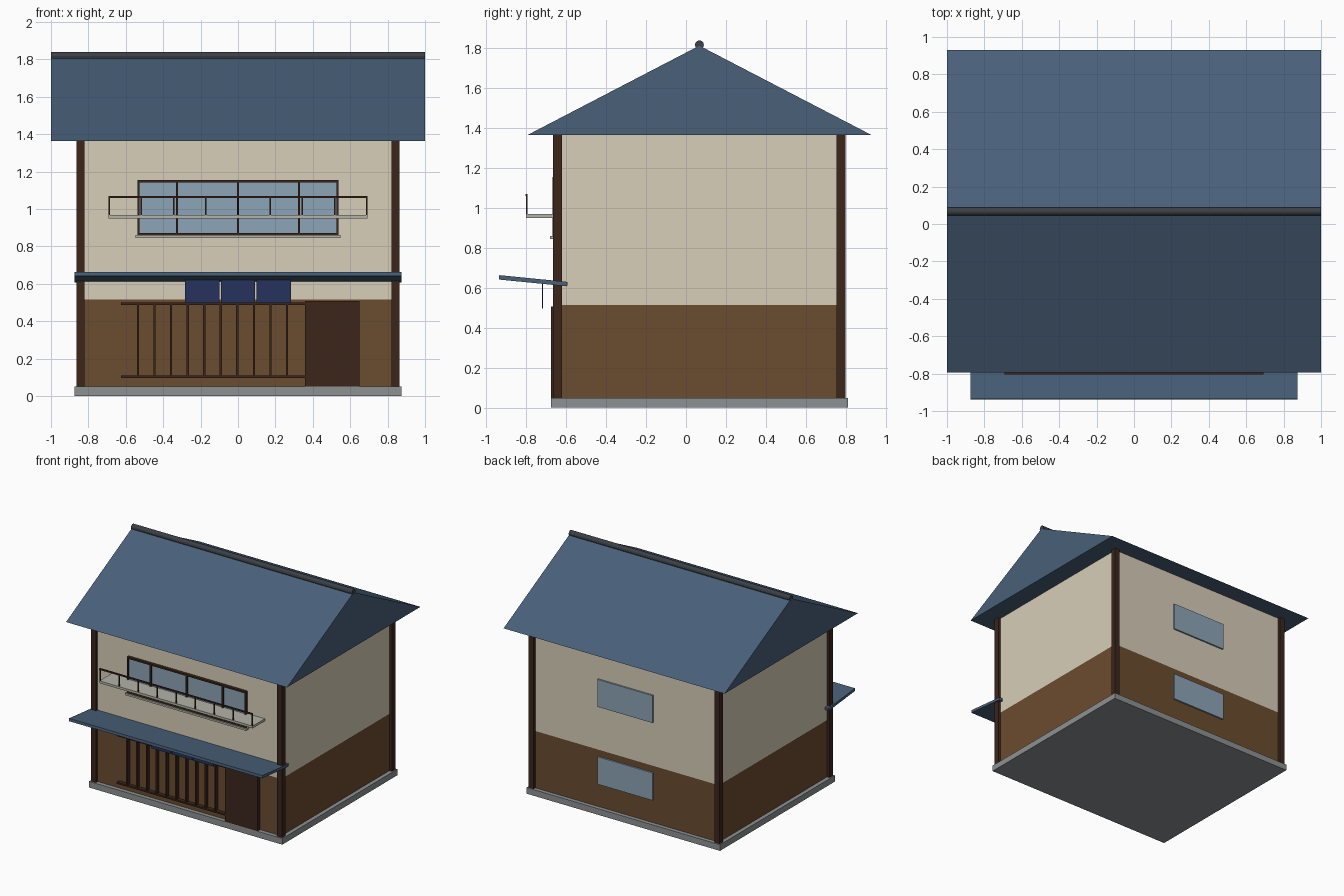
import bpy, bmesh, math
from mathutils import Matrix

if "Cube" in bpy.data.objects:
    bpy.data.objects.remove(bpy.data.objects["Cube"])


def material(name, r, g, b):
    m = bpy.data.materials.new(name)
    m.diffuse_color = [(c / 255) ** 2.2 for c in (r, g, b)] + [1]
    m.use_nodes = True
    m.node_tree.nodes["Principled BSDF"].inputs["Base Color"].default_value = m.diffuse_color
    return m


STONE = material("stone", 140, 144, 145)
WOOD = material("dark_wood", 62, 42, 33)
BOARD = material("boarding", 107, 77, 51)
PLASTER = material("plaster", 215, 205, 184)
TILE = material("roof_tile", 74, 96, 120)
RIDGE = material("ridge_tile", 62, 66, 72)
GLASS = material("glass", 140, 163, 182)
CLOTH = material("indigo_cloth", 42, 54, 92)
DECK = material("deck", 178, 178, 168)


def finish(name, bm, mat):
    bmesh.ops.recalc_face_normals(bm, faces=bm.faces)
    me = bpy.data.meshes.new(name)
    bm.to_mesh(me)
    bm.free()
    me.materials.append(mat)
    ob = bpy.data.objects.new(name, me)
    bpy.context.collection.objects.link(ob)
    return ob


def boxes(name, mat, *bounds):
    """One object made of boxes given as (x0, x1, y0, y1, z0, z1)."""
    bm = bmesh.new()
    for x0, x1, y0, y1, z0, z1 in bounds:
        m = Matrix.Translation(((x0 + x1) / 2, (y0 + y1) / 2, (z0 + z1) / 2))
        m = m @ Matrix.Diagonal((x1 - x0, y1 - y0, z1 - z0, 1))
        bmesh.ops.create_cube(bm, size=1, matrix=m)
    return finish(name, bm, mat)


def prism(name, mat, profile, half):
    """Extrude a (y, z) profile along x, centred."""
    bm = bmesh.new()
    face = bm.faces.new([bm.verts.new((-half, y, z)) for y, z in profile])
    ext = bmesh.ops.extrude_face_region(bm, geom=[face], use_keep_orig=True)
    moved = [v for v in ext["geom"] if isinstance(v, bmesh.types.BMVert)]
    bmesh.ops.translate(bm, verts=moved, vec=(2 * half, 0, 0))
    return finish(name, bm, mat)


CY = 0.067    # centre of the house in y
F = CY - 0.71  # front wall plane
B = CY + 0.71  # back wall plane

# Base and walls
boxes("foundation", STONE, (-0.875, 0.875, -0.677, 0.81, 0, 0.05))
boxes("lower_wall", BOARD, (-0.842, 0.842, F, B, 0.05, 0.515))
boxes("upper_wall", PLASTER, (-0.842, 0.842, F, B, 0.515, 1.365))

# Corner posts
boxes("corner_posts", WOOD, *[
    (x - 0.0225, x + 0.0225, y - 0.0225, y + 0.0225, 0.05, 1.366)
    for x in (-0.842, 0.842) for y in (F, B)])

# Gable roof and ridge roll
prism("roof", TILE, [(-0.795, 1.365), (0.93, 1.365), (CY, 1.813)], 1.0)
bm = bmesh.new()
bmesh.ops.create_cone(bm, cap_ends=True, segments=12, radius1=0.0225, radius2=0.0225, depth=2,
                      matrix=Matrix.Translation((0, CY, 1.817)) @ Matrix.Rotation(math.pi / 2, 4, 'Y'))
finish("ridge_roll", bm, RIDGE)

# Canopy over the shop front
prism("canopy", TILE, [(-0.937, 0.642), (-0.595, 0.608), (-0.593, 0.63), (-0.935, 0.664)], 0.875)

# Entrance curtain in three panels
boxes("door_curtain", CLOTH, *[
    (x - 0.092, x + 0.092, -0.722, -0.715, 0.498, 0.622) for x in (-0.191, 0, 0.191)])

# Lattice screen and door
boxes("lattice_bars", WOOD, *[
    (x - 0.006, x + 0.006, -0.672, F, 0.1, 0.495)
    for x in [-0.535 + 0.0886 * i for i in range(10)]])
boxes("lattice_rails", WOOD, *[
    (-0.625, 0.36, -0.675, F, z, z + 0.013) for z in (0.097, 0.487)])
boxes("entrance_door", WOOD, (0.358, 0.65, -0.677, F, 0.05, 0.507))

# Front window
boxes("front_window_glass", GLASS, (-0.53, 0.53, -0.656, F, 0.866, 1.15))
W0, W1 = -0.668, F
boxes("front_window_frame", WOOD,
      (-0.538, 0.538, W0, W1, 1.142, 1.155), (-0.538, 0.538, W0, W1, 0.86, 0.873),
      *[(x - 0.006, x + 0.006, W0, W1, 0.86, 1.155) for x in (-0.532, -0.326, 0, 0.326, 0.532)])
boxes("window_sill", DECK, (-0.548, 0.548, -0.68, F, 0.845, 0.86))

# Balcony
boxes("balcony_floor", DECK, (-0.693, 0.693, -0.802, F, 0.95, 0.969))
boxes("balcony_rail", WOOD, (-0.693, 0.693, -0.804, -0.793, 1.06, 1.071))
boxes("balcony_balusters", WOOD, *[
    (x - 0.004, x + 0.004, -0.802, -0.794, 0.965, 1.063)
    for x in [0.1722 * i for i in range(-4, 5)]])

# Back windows
boxes("back_windows", GLASS, *[
    (-0.25, 0.25, B - 0.01, B + 0.013, z - 0.112, z + 0.112) for z in (0.35, 0.983)])
